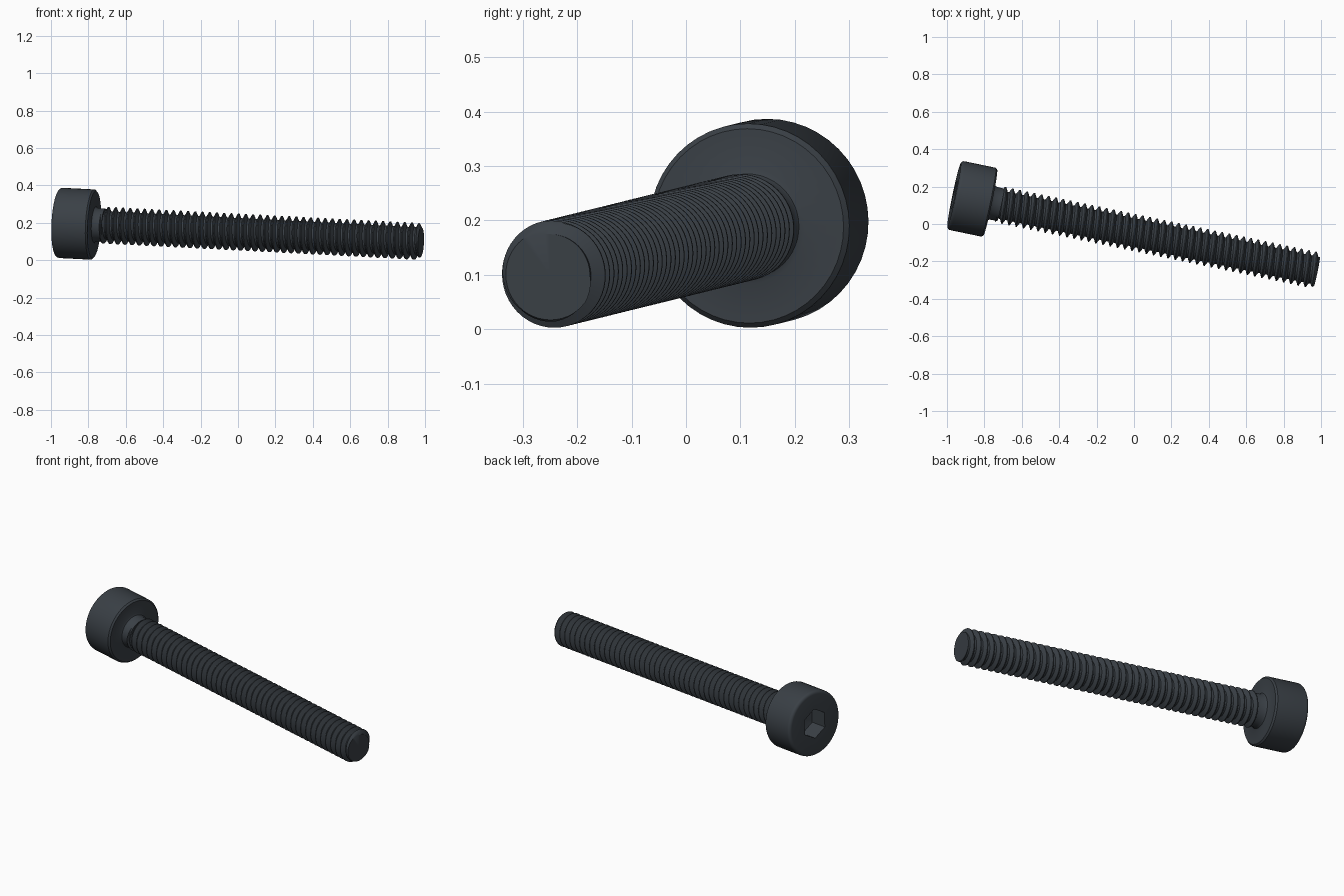
import bpy, bmesh, math
from mathutils import Vector

cube = bpy.data.objects.get("Cube")
if cube:
    bpy.data.objects.remove(cube)

HEAD_R, HEAD_LEN, LENGTH = 0.188, 0.198, 1.985
CREST, ROOT, PITCH, THREAD_START, TIP_R = 0.099, 0.075, 0.0395, 0.245, 0.083
HEX_APOTHEM, HEX_DEPTH = 0.074, 0.1
SEGMENTS = 48
ORIGIN = Vector((-0.962, 0.155, 0.2))
AXIS = Vector((1.94, -0.405, -0.1))

steel = bpy.data.materials.new("dark steel")
steel.use_nodes = True
color = (0.042, 0.051, 0.061, 1)
steel.diffuse_color = color
steel.node_tree.nodes["Principled BSDF"].inputs["Base Color"].default_value = color


def ring_solid(name, rows, point):
    """Skin a grid of rings; point(row, angle) returns radius and height."""
    bm = bmesh.new()
    grid = []
    for row in rows:
        ring = []
        for i in range(SEGMENTS + 1):
            a = math.tau * i / SEGMENTS
            r, z = point(row, a)
            ring.append(bm.verts.new((r * math.cos(a), r * math.sin(a), z)))
        grid.append(ring)
    for low, high in zip(grid, grid[1:]):
        for i in range(SEGMENTS):
            bm.faces.new((low[i], low[i + 1], high[i + 1], high[i]))
    bmesh.ops.remove_doubles(bm, verts=bm.verts, dist=0.00005)
    bmesh.ops.recalc_face_normals(bm, faces=bm.faces)
    mesh = bpy.data.meshes.new(name)
    bm.to_mesh(mesh)
    bm.free()
    obj = bpy.data.objects.new(name, mesh)
    bpy.context.collection.objects.link(obj)
    mesh.materials.append(steel)
    obj.location = ORIGIN
    obj.rotation_euler = AXIS.to_track_quat('Z', 'Y').to_euler()
    bpy.ops.object.select_all(action='DESELECT')
    obj.select_set(True)
    bpy.context.view_layer.objects.active = obj
    bpy.ops.object.shade_smooth_by_angle(angle=math.radians(30))
    return obj


# Head: hex socket, rounded rim, chamfered underside and filleted neck
def head_point(row, a):
    r, z, is_hex = row
    if is_hex:
        r /= math.cos((a + math.pi / 6) % (math.pi / 3) - math.pi / 6)
    return r, z


FILLET = 0.018
head_rows = [(0, HEX_DEPTH + 0.015, False), (HEX_APOTHEM, HEX_DEPTH, True),
             (HEX_APOTHEM, 0, True)]
for k in range(6):
    t = k / 5 * math.pi / 2
    head_rows.append((HEAD_R - FILLET * (1 - math.sin(t)), FILLET * (1 - math.cos(t)), False))
head_rows += [(HEAD_R, HEAD_LEN - 0.009, False), (HEAD_R - 0.009, HEAD_LEN, False),
              (0.106, HEAD_LEN, False), (0.096, HEAD_LEN + 0.004, False),
              (0.09, HEAD_LEN + 0.014, False), (0.088, THREAD_START + 0.01, False),
              (0, THREAD_START + 0.01, False)]
ring_solid("socket_head", head_rows, head_point)


# Shank: helical V thread clipped between the neck and the chamfered tip
def thread_radius(z, a):
    phase = (z / PITCH - a / math.tau) % 1
    if phase < 0.25:
        rise = 0
    elif phase < 0.5625:
        rise = (phase - 0.25) / 0.3125
    elif phase < 0.6875:
        rise = 1
    else:
        rise = (1 - phase) / 0.3125
    return min(ROOT + (CREST - ROOT) * rise, TIP_R + LENGTH - z)


def shank_point(row, a):
    if row == "start":
        return 0, THREAD_START
    if row == "tip":
        return 0, LENGTH
    z = min(max((row + a / math.tau) * PITCH, THREAD_START), LENGTH)
    return thread_radius(z, a), z


first, last = int(THREAD_START / PITCH) - 2, int(LENGTH / PITCH) + 2
turns = [n + p for n in range(first, last) for p in (0, 0.25, 0.4, 0.5625, 0.6875, 0.85)]
ring_solid("threaded_shank", ["start"] + turns + ["tip"], shank_point)
